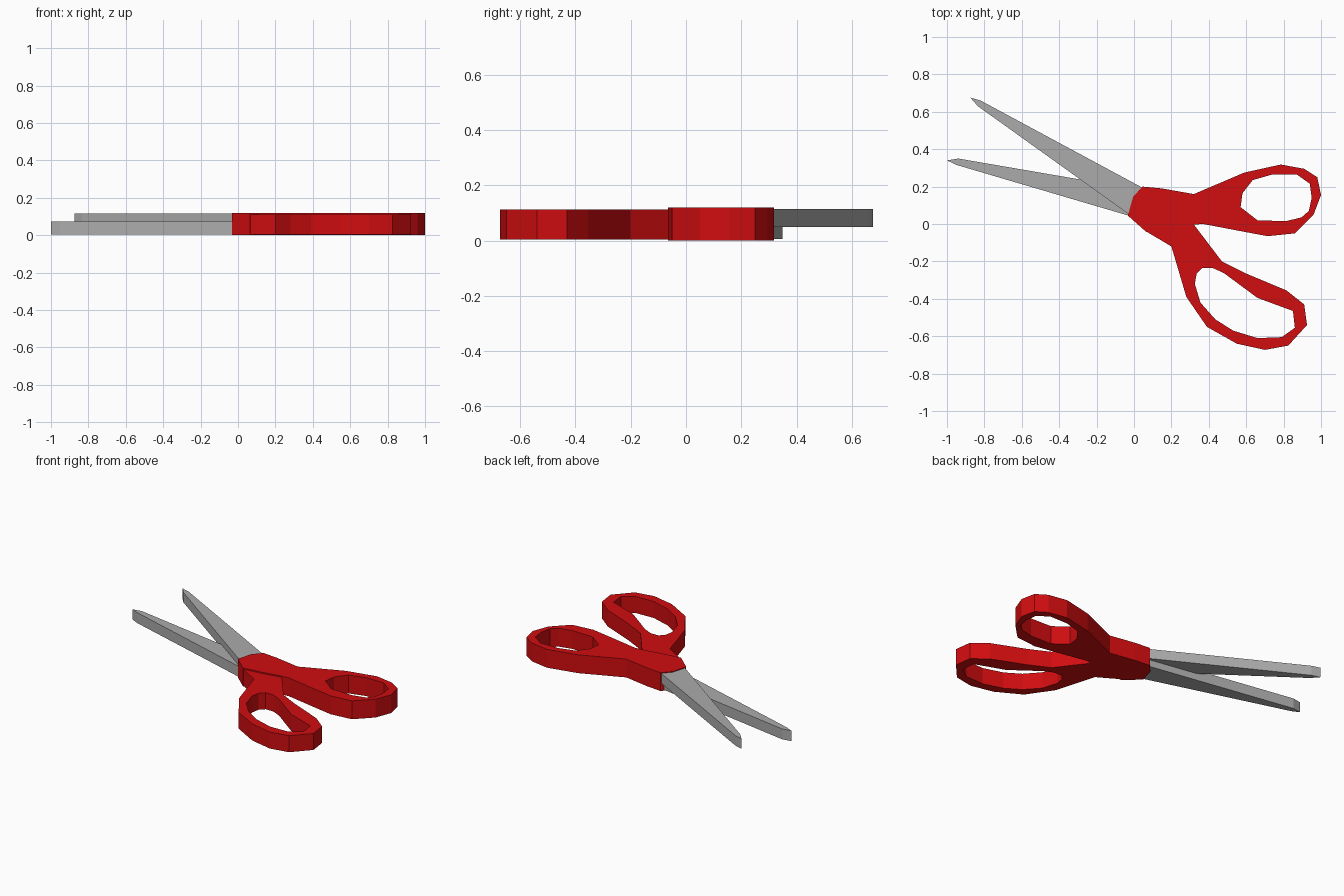
import bpy


def material(name, rgb):
    m = bpy.data.materials.new(name)
    m.diffuse_color = (*rgb, 1)
    return m


red = material("red plastic", (0.64, 0.004, 0.005))
steel = material("grey steel", (0.41, 0.41, 0.41))


def plate(name, loops, z0, z1, mat):
    """Extrude flat outlines (outer loop, then holes) from z0 to z1."""
    curve = bpy.data.curves.new(name, 'CURVE')
    curve.dimensions = '2D'
    curve.fill_mode = 'BOTH'
    curve.extrude = (z1 - z0) / 2
    for pts in loops:
        s = curve.splines.new('POLY')
        s.points.add(len(pts) - 1)
        for p, (x, y) in zip(s.points, pts):
            p.co = (x, y, 0, 1)
        s.use_cyclic_u = True
        s.use_smooth = False
    tmp = bpy.data.objects.new(name + "_outline", curve)
    bpy.context.collection.objects.link(tmp)
    bpy.context.view_layer.update()
    mesh = bpy.data.meshes.new_from_object(
        tmp.evaluated_get(bpy.context.evaluated_depsgraph_get()))
    bpy.data.objects.remove(tmp)
    for v in mesh.vertices:
        v.co.z += (z0 + z1) / 2
    mesh.materials.clear()
    mesh.materials.append(mat)
    for f in mesh.polygons:
        f.use_smooth = False
        f.material_index = 0
    ob = bpy.data.objects.new(name, mesh)
    bpy.context.collection.objects.link(ob)
    return ob


# Upper handle with thumb hole
plate("upper_handle", [
    [(-0.033, 0.045), (-0.005, 0.145), (0.045, 0.2), (0.15, 0.19), (0.32, 0.16),
     (0.59, 0.275), (0.785, 0.318), (0.91, 0.295), (0.98, 0.25), (1.0, 0.155),
     (0.96, 0.05), (0.86, -0.05), (0.715, -0.065), (0.58, -0.04), (0.37, 0.0),
     (0.32, -0.003), (0.2, -0.025), (0.065, -0.042)],
    [(0.57, 0.09), (0.58, 0.165), (0.635, 0.235), (0.74, 0.265), (0.87, 0.265),
     (0.94, 0.215), (0.95, 0.14), (0.935, 0.07), (0.895, 0.035), (0.81, 0.015),
     (0.66, 0.02)]], 0.0, 0.12, red)

# Lower handle with finger hole
plate("lower_handle", [
    [(-0.03, 0.045), (0.0, 0.14), (0.05, 0.19), (0.15, 0.175), (0.32, -0.003),
     (0.47, -0.2), (0.6, -0.265), (0.815, -0.355), (0.91, -0.43), (0.925, -0.54),
     (0.825, -0.65), (0.7, -0.673), (0.55, -0.64), (0.39, -0.55), (0.28, -0.39),
     (0.2, -0.12), (0.065, -0.04)],
    [(0.325, -0.32), (0.335, -0.265), (0.365, -0.235), (0.42, -0.235), (0.48, -0.262),
     (0.66, -0.395), (0.85, -0.465), (0.86, -0.555), (0.79, -0.605), (0.66, -0.61),
     (0.53, -0.57), (0.435, -0.51), (0.355, -0.42)]], 0.004, 0.112, red)

# Crossing blades
plate("upper_blade", [
    [(-0.875, 0.676), (-0.82, 0.66), (0.04, 0.197), (0.1, 0.1), (-0.025, 0.05),
     (-0.835, 0.63)]], 0.05, 0.115, steel)
plate("lower_blade", [
    [(-1.0, 0.34), (-0.94, 0.35), (-0.27, 0.235), (0.04, 0.182), (0.1, 0.1),
     (-0.03, 0.045), (-0.95, 0.316)]], 0.005, 0.073, steel)
